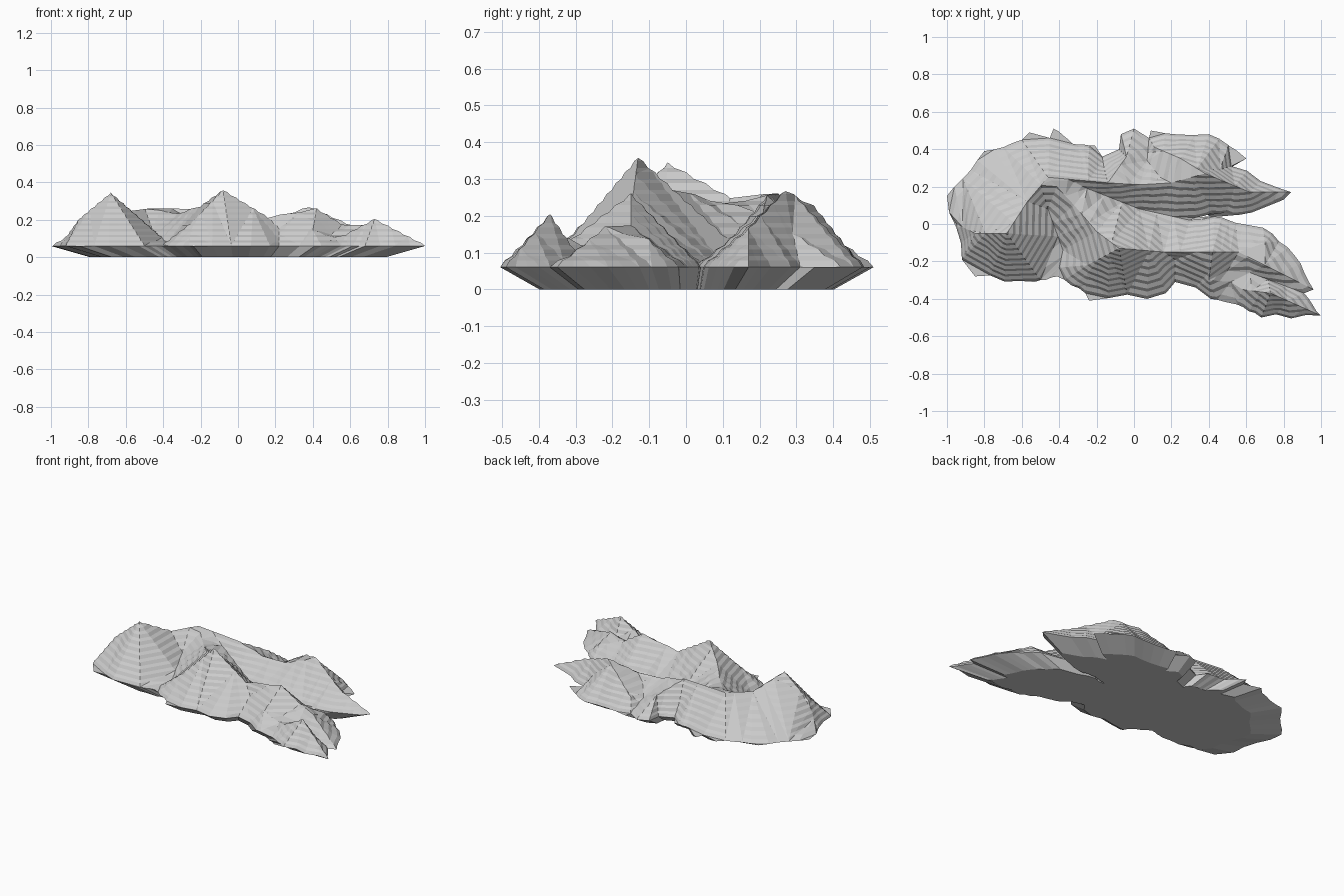
import bpy, bmesh, random
from mathutils import Vector
from mathutils.geometry import delaunay_2d_cdt

if "Cube" in bpy.data.objects:
    bpy.data.objects.remove(bpy.data.objects["Cube"])

random.seed(4)
RIM, STEP, TAPER = 0.06, 0.03, 0.79
RISER, RISE = 0.4, 0.62   # part of each contour band that is steep, and how much it climbs

# shoreline at the widest level, in hundredths
COAST = [(-100, 15), (-96, 20), (-80, 39), (-60, 45), (-56, 49), (-45, 46), (-43, 51), (-33, 43), (-21, 42),
         (-17, 36), (-8, 40), (-7, 48), (0, 51), (8, 46), (9, 50), (40, 48), (60, 35), (52, 31), (84, 17),
         (80, 13), (57, 5), (42, 6), (30, 2), (43, 4), (58, 0), (69, -2), (86, -17), (96, -35), (91, -37),
         (100, -49), (68, -50), (55, -43), (41, -40), (33, -34), (22, -31), (17, -37), (-24, -41),
         (-26, -37), (-41, -28), (-53, -31), (-85, -28), (-92, -19)]

# crest lines (x, y, height)
NORTH_CREST = [(-95, 0, 6), (-85, -5, 20), (-68, -5, 34), (-57, 12, 24.5), (-46, 25, 25.5), (-14, 22, 25),
               (3, 21, 21), (20, 22, 20.5), (38, 27, 26.5), (62, 17, 16), (84, 17, 6)]
SOUTH_CREST = [(-46, 25, 25.5), (-32, 10, 23), (-20, -4, 27), (-8, -13, 35.5), (16, -15, 21), (42, -15, 25.5),
               (56, -15, 17), (70, -22, 16.5), (96, -35, 6)]
SPURS = [[(-14, 22, 25), (-4, 36, 17)],
         [(38, 27, 26.5), (25, 35, 22), (11, 41, 13)],
         [(-8, -13, 35.5), (-25, -22, 18), (-26, -37, 6)],
         [(42, -15, 25.5), (40, -30, 14)],
         [(56, -15, 17), (70, -10, 13)],
         [(58, -35, 12), (73, -37, 20), (100, -49, 6)]]

# valley floors (x, y, height)
VALLEYS = [[(30, 2, 6), (3, 8, 9), (-25, 19, 21)],
           [(-41, -28, 6), (-38, -14, 7.5), (-46, 8, 15)],
           [(-17, 36, 6), (-16, 30, 13)],
           [(8, 46, 6), (7, 34, 12), (14, 25, 17)],
           [(52, 31, 6), (46, 29, 15)],
           [(22, -31, 6), (22, -19, 15)],
           [(55, -43, 6), (50, -25, 12)],
           [(91, -37, 6), (62, -26, 11)]]

points, heights, edges = [], [], []


def add_line(line, parts, closed=False, wobble=0.0):
    """Sample a polyline, store its points and constraint edges, return indices."""
    pairs = list(zip(line, line[1:] + line[:1])) if closed else list(zip(line, line[1:]))
    first = len(points)
    for a, b in pairs:
        a, b = Vector(a) / 100, Vector(b) / 100
        n = parts if (b - a).length > 0.12 or not closed else 1
        side = Vector((a.y - b.y, b.x - a.x, 0)) * wobble
        for i in range(n):
            p = a.lerp(b, i / n) + (side * random.uniform(-1, 1) if i else Vector())
            points.append(p.xy)
            heights.append(p.z)
    if not closed:
        end = Vector(line[-1]) / 100
        points.append(end.xy)
        heights.append(end.z)
    ids = list(range(first, len(points)))
    edges.extend(zip(ids, ids[1:]))
    return ids


shore = add_line([(x, y, RIM * 100) for x, y in COAST], 4, True, 0.05)
edges.append((shore[-1], shore[0]))
for line in [NORTH_CREST, SOUTH_CREST] + SPURS + VALLEYS:
    add_line(line, 3)

# faceted upper surface spanned between shore, crests and valleys
area = sum(points[a].x * points[b].y - points[b].x * points[a].y for a, b in zip(shore, shore[1:] + shore[:1]))
loop = shore if area > 0 else shore[::-1]
co, _, tris, origin, _, _ = delaunay_2d_cdt(points, edges, [loop], 1, 1e-4)
bm = bmesh.new()
verts = [bm.verts.new((c.x, c.y, heights[o[0]] if o else RIM)) for c, o in zip(co, origin)]
for t in tris:
    bm.faces.new([verts[i] for i in t])
bmesh.ops.delete(bm, geom=[v for v in bm.verts if not v.link_faces], context='VERTS')

# contour cuts, then alternate steeper and flatter bands
for k in range(10):
    for f in (0, RISER):
        bmesh.ops.bisect_plane(bm, geom=bm.verts[:] + bm.edges[:] + bm.faces[:], dist=1e-5,
                               plane_co=(0, 0, RIM + STEP * (k + f)), plane_no=(0, 0, 1))
for v in bm.verts:
    k, f = divmod((v.co.z - RIM) / STEP + 1e-4, 1)
    f = f * RISE / RISER if f < RISER else RISE + (f - RISER) * (1 - RISE) / (1 - RISER)
    v.co.z = RIM + STEP * (k + f)

# tapered underside and flat bottom
rim_edges = [e for e in bm.edges if e.is_boundary]
new = bmesh.ops.extrude_edge_only(bm, edges=rim_edges)["geom"]
for v in (g for g in new if isinstance(g, bmesh.types.BMVert)):
    v.co = (v.co.x * TAPER, v.co.y * TAPER, 0)
bottom = [e for e in bm.edges if e.is_boundary and all(v.co.z < 0.001 for v in e.verts)]
bmesh.ops.triangle_fill(bm, edges=bottom, use_beauty=True)
bmesh.ops.recalc_face_normals(bm, faces=bm.faces[:])

mesh = bpy.data.meshes.new("mountain_island")
bm.to_mesh(mesh)
bm.free()
island = bpy.data.objects.new("mountain_island", mesh)
bpy.context.collection.objects.link(island)
